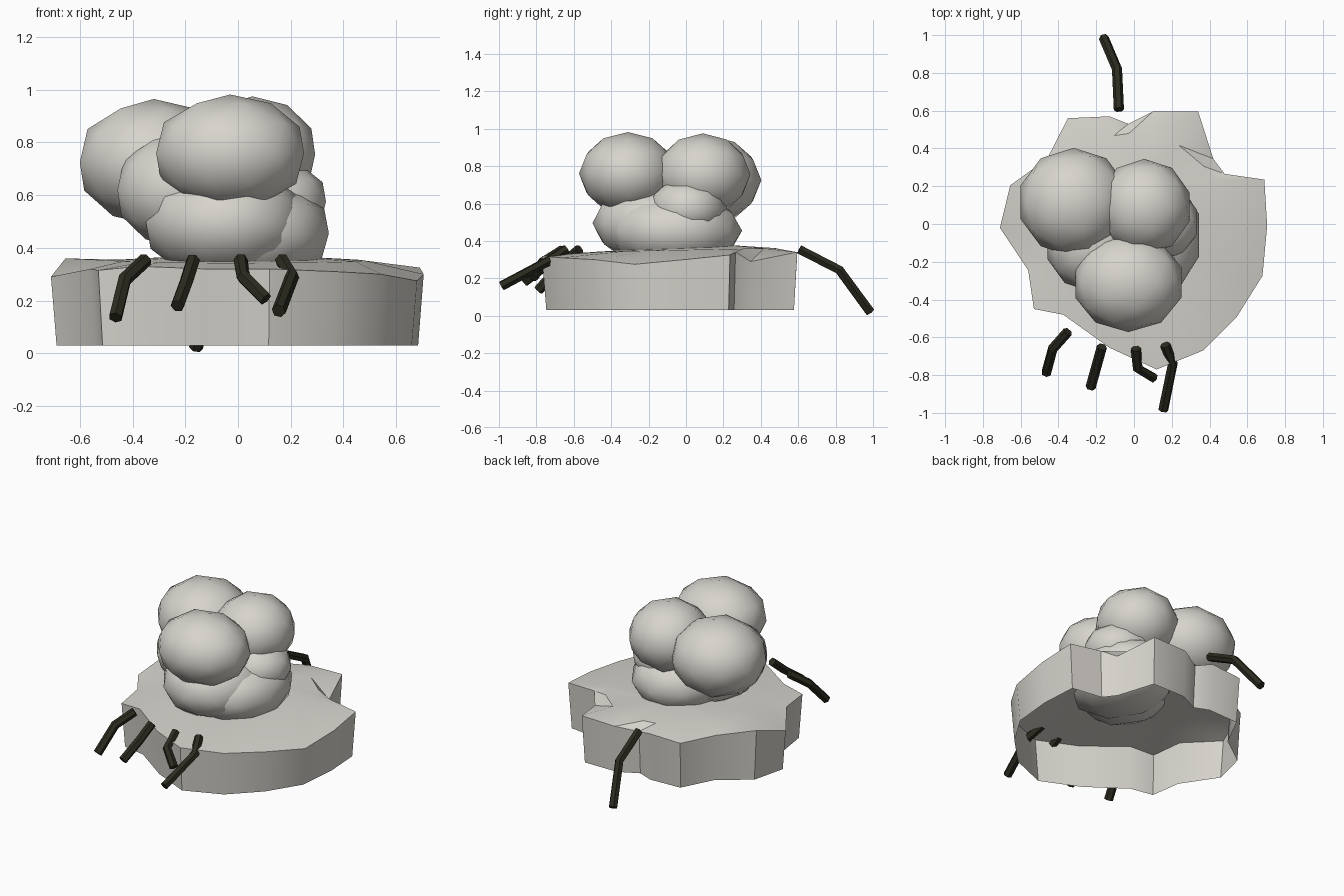
import bpy
import bmesh
import math
from mathutils import Vector

cube = bpy.data.objects.get("Cube")
if cube:
    bpy.data.objects.remove(cube, do_unlink=True)


def material(name, color):
    mat = bpy.data.materials.new(name)
    mat.use_nodes = True
    mat.diffuse_color = (*color, 1)
    mat.node_tree.nodes["Principled BSDF"].inputs["Base Color"].default_value = (*color, 1)
    return mat


STONE = material("warm pale grey", (0.68, 0.66, 0.61))
BARK = material("dark olive", (0.025, 0.024, 0.014))


def smooth(obj, degrees):
    bpy.ops.object.select_all(action='DESELECT')
    obj.select_set(True)
    bpy.context.view_layer.objects.active = obj
    bpy.ops.object.shade_smooth_by_angle(angle=math.radians(degrees))


# Irregular hollow base: flared wall, uneven rim and gently domed top, open below
RIM = [(-.35, .56, .33), (-.13, .57, .34), (-.03, .53, .31), (.10, .595, .335),
       (.34, .595, .34), (.42, .345, .29), (.48, .265, .34), (.69, .235, .325),
       (.705, -.01, .30), (.68, -.275, .275), (.545, -.49, .30), (.365, -.67, .31),
       (.12, -.77, .32), (-.13, -.655, .32), (-.375, -.48, .33), (-.53, -.45, .315),
       (-.56, -.245, .32), (-.71, -.02, .29), (-.655, .205, .36), (-.46, .345, .33)]


def build_base():
    bm = bmesh.new()
    foot = [bm.verts.new((x * .97, y * .97, .03)) for x, y, z in RIM]
    rim = [bm.verts.new(p) for p in RIM]
    inner = []
    for x, y, z in RIM:
        d = Vector((x, y)).normalized() * .48
        inner.append(bm.verts.new((d.x, d.y, .352 + .02 * d.y)))
    centre = bm.verts.new((0, .2, .38))
    n = len(RIM)
    for i in range(n):
        j = (i + 1) % n
        bm.faces.new((foot[j], foot[i], rim[i], rim[j]))
        bm.faces.new((rim[i], inner[i], rim[j]))
        bm.faces.new((inner[i], inner[j], rim[j]))
        bm.faces.new((inner[i], centre, inner[j]))
    bmesh.ops.recalc_face_normals(bm, faces=bm.faces)
    centre.normal_update()
    if centre.normal.z < 0:
        bmesh.ops.reverse_faces(bm, faces=bm.faces)
    mesh = bpy.data.meshes.new("base")
    bm.to_mesh(mesh)
    bm.free()
    obj = bpy.data.objects.new("base", mesh)
    bpy.context.collection.objects.link(obj)
    mesh.materials.append(STONE)
    smooth(obj, 30)


def lump(name, centre, radii):
    bpy.ops.mesh.primitive_ico_sphere_add(subdivisions=2, radius=1, location=centre)
    obj = bpy.context.object
    obj.name = name
    obj.scale = radii
    bpy.ops.object.transform_apply(location=False, rotation=False, scale=True)
    obj.data.materials.append(STONE)
    smooth(obj, 60)


def twig(name, points):
    curve = bpy.data.curves.new(name, 'CURVE')
    curve.dimensions = '3D'
    curve.bevel_depth = .027
    curve.bevel_resolution = 1
    curve.use_fill_caps = True
    spline = curve.splines.new('POLY')
    spline.points.add(len(points) - 1)
    for target, p in zip(spline.points, points):
        target.co = (*p, 1)
    spline.use_smooth = False
    curve.materials.append(BARK)
    bpy.context.collection.objects.link(bpy.data.objects.new(name, curve))


build_base()

# Upper lumps
lump("front_top_lump", (-.03, -.31, .76), (.295, .262, .222))
lump("right_top_lump", (-.32, .115, .725), (.295, .288, .24))
lump("back_top_lump", (.055, .09, .755), (.25, .255, .22))

# Lower lumps
lump("left_middle_lump", (.12, .01, .575), (.225, .21, .165))
lump("right_middle_lump", (-.22, -.11, .62), (.25, .25, .22))
lump("front_low_lump", (-.05, -.16, .495), (.315, .34, .22))
lump("left_low_lump", (.05, -.06, .455), (.31, .36, .21))

# Bent six-sided twigs
twig("front_twig_1", [(-.35, -.57, .355), (-.43, -.66, .28), (-.465, -.79, .135)])
twig("front_twig_2", [(-.17, -.65, .355), (-.195, -.74, .275), (-.23, -.865, .18)])
twig("front_twig_3", [(.01, -.66, .355), (.02, -.765, .29), (.105, -.815, .205)])
twig("front_twig_4", [(.165, -.64, .355), (.205, -.74, .29), (.155, -.985, .16)])
twig("back_twig", [(-.08, .605, .355), (-.09, .82, .245), (-.16, .985, .02)])
